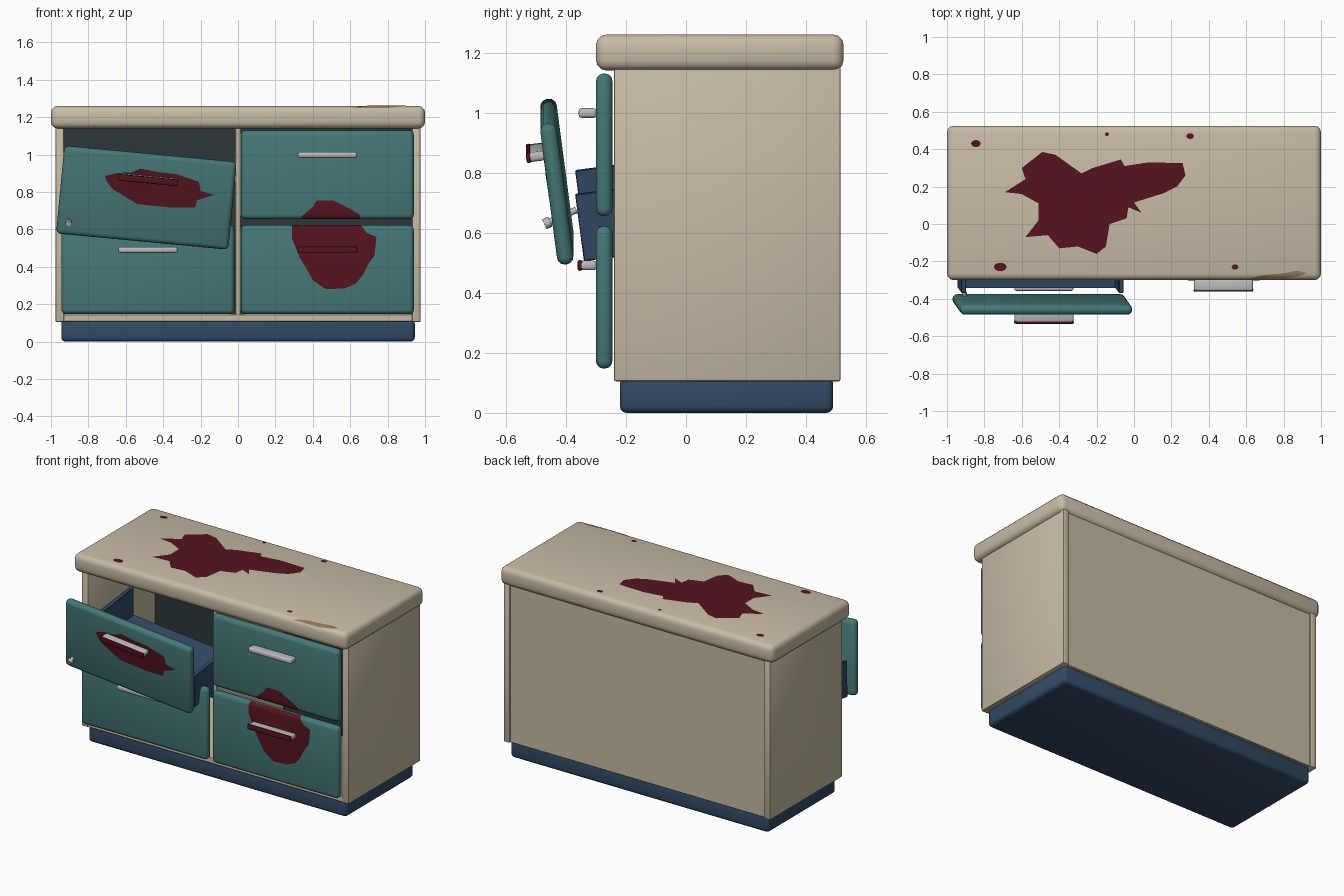
import bpy, bmesh, math
from mathutils import Matrix, Vector

if "Cube" in bpy.data.objects:
    bpy.data.objects.remove(bpy.data.objects["Cube"])


def mat(name, rgb):
    m = bpy.data.materials.new(name)
    m.diffuse_color = (*rgb, 1)
    m.use_nodes = True
    m.node_tree.nodes["Principled BSDF"].inputs["Base Color"].default_value = m.diffuse_color
    return m


CREAM = mat("cream", (0.57, 0.50, 0.38))
TEAL = mat("teal", (0.06, 0.19, 0.185))
NAVY = mat("navy", (0.032, 0.068, 0.13))
RED = mat("dark_red", (0.09, 0.007, 0.013))
METAL = mat("metal", (0.50, 0.50, 0.52))
BROWN = mat("bare_wood", (0.27, 0.19, 0.09))
DARK = mat("dark_interior", (0.025, 0.037, 0.042))


def finish(name, bm, material, M=None):
    bmesh.ops.recalc_face_normals(bm, faces=bm.faces)
    me = bpy.data.meshes.new(name)
    for f in bm.faces:
        f.smooth = True
    bm.to_mesh(me)
    bm.free()
    me.set_sharp_from_angle(angle=math.radians(40))
    me.materials.append(material)
    ob = bpy.data.objects.new(name, me)
    bpy.context.collection.objects.link(ob)
    if M is not None:
        ob.matrix_world = M
    return ob


def box(name, lo, hi, material, bevel=0.0, M=None, seg=3):
    lo, hi = Vector(lo), Vector(hi)
    bm = bmesh.new()
    bmesh.ops.create_cube(bm, size=1)
    for v in bm.verts:
        v.co = (lo + hi) / 2 + v.co * (hi - lo)
    if bevel:
        bmesh.ops.bevel(bm, geom=bm.edges[:], offset=bevel, segments=seg,
                        profile=0.5, affect='EDGES')
    return finish(name, bm, material, M)


def patch(name, pts, place, material, cuts=(), gap=None, M=None):
    """Flat outline, sliced along its second axis, then wrapped by place(u, v)."""
    bm = bmesh.new()
    bm.faces.new([bm.verts.new((u, v, 0)) for u, v in pts])
    bmesh.ops.triangulate(bm, faces=bm.faces[:])
    for c in cuts:
        bmesh.ops.bisect_plane(bm, geom=bm.verts[:] + bm.edges[:] + bm.faces[:],
                               plane_co=(0, c, 0), plane_no=(0, 1, 0))
    if gap:
        out = [f for f in bm.faces if gap[0] < f.calc_center_median().y < gap[1]]
        bmesh.ops.delete(bm, geom=out, context='FACES')
    for v in bm.verts:
        v.co = place(v.co.x, v.co.y)
    return finish(name, bm, material, M)


def drop_off(d, r):
    """How far a rounded edge of radius r has fallen at distance d past its start."""
    d = min(max(d, 0), r)
    return r - math.sqrt(r * r - d * d)


# Carcass
box("plinth", (-0.945, -0.22, 0), (0.945, 0.49, 0.12), NAVY, 0.022)
box("worktop", (-1, -0.30, 1.14), (1, 0.525, 1.26), CREAM, 0.035)
for side, s in (("left", -1), ("right", 1)):
    x0, x1 = sorted((s * 0.93, s * 0.976))
    box(side + "_side_panel", (x0, -0.24, 0.105), (x1, 0.515, 1.16), CREAM, 0.007, seg=2)
box("bottom_panel", (-0.935, -0.24, 0.107), (0.935, 0.505, 0.147), CREAM, 0.004, seg=1)
box("back_panel", (-0.935, 0.475, 0.11), (0.935, 0.505, 1.15), CREAM)
box("interior_lining", (-0.93, 0.46, 0.147), (0.93, 0.474, 1.14), DARK)
box("centre_divider", (-0.015, -0.24, 0.14), (0.015, 0.46, 1.15), CREAM, 0.004, seg=1)

# Drawer fronts, each built around its own centre
W, H, T = 0.4625, 0.2375, 0.0275


def drawer_front(name, M, stained):
    box(name + "_drawer_front", (-W, -T, -H), (W, T, H), TEAL, 0.025, M)
    box(name + "_handle", (-0.158, -0.085, 0.09), (0.158, -T + 0.003, 0.122), METAL, 0.011, M)
    if stained:
        box(name + "_handle_stain", (-0.16, -0.089, 0.088), (0.16, -0.073, 0.124), RED, 0.007, M, 2)


C = Vector((-0.49, -0.43, 0.77))
TILT = (Matrix.Translation(C) @ Matrix.Rotation(math.radians(5.4), 4, 'Y')
        @ Matrix.Rotation(math.radians(7.5), 4, 'X'))
drawer_front("upper_right", Matrix.Translation((0.478, -0.2725, 0.8925)), False)
drawer_front("lower_right", Matrix.Translation((0.478, -0.2725, 0.385)), True)
drawer_front("lower_left", Matrix.Translation((-0.482, -0.2725, 0.385)), False)
drawer_front("broken", TILT, True)

# Open tray behind the broken drawer front
box("broken_tray_floor", (-0.43, 0.06, -0.235), (0.43, 0.62, -0.21), NAVY, 0, TILT)
for side, s in (("left", -1), ("right", 1)):
    x0, x1 = sorted((s * 0.41, s * 0.435))
    box("broken_tray_" + side + "_wall", (x0, 0.06, -0.235), (x1, 0.62, -0.01), NAVY, 0.003, TILT, 1)

# Loose screw through the broken front
a, b = Vector((-0.905, -0.472, 0.628)), Vector((-0.905, -0.365, 0.676))
axis = b - a
for name, r, start, length in (("screw_shaft", 0.011, 0, axis.length), ("screw_head", 0.018, 0, 0.022)):
    bm = bmesh.new()
    bmesh.ops.create_cone(bm, cap_ends=True, segments=12, radius1=r, radius2=r, depth=length,
                          matrix=Matrix.Translation((0, 0, length / 2)))
    finish(name, bm, METAL, Matrix.Translation(a) @ axis.to_track_quat('Z', 'Y').to_matrix().to_4x4())

# Stains on the worktop
top = lambda x, y: (x, y, 1.2625 - drop_off(-0.265 - y, 0.035))
patch("worktop_stain", [
    (-.69, .17), (-.58, .24), (-.60, .30), (-.49, .385), (-.42, .37), (-.28, .27), (-.22, .30),
    (-.07, .345), (-.05, .31), (.08, .33), (.26, .325), (.275, .26), (.23, .20), (.16, .165),
    (0, .115), (.04, .06), (-.03, .09), (-.04, .03), (-.13, 0), (-.15, -.12), (-.20, -.16),
    (-.30, -.12), (-.40, -.13), (-.46, -.06), (-.58, -.07), (-.51, .02), (-.51, .11), (-.60, .16)],
    top, RED)
for i, (x, y, rx, ry) in enumerate(((-.845, .43, .026, .019), (-.145, .48, .011, .01), (.30, .47, .021, .015),
                                    (-.715, -.23, .035, .023), (.54, -.23, .018, .014))):
    ring = [(x + rx * math.cos(k * math.tau / 10), y + ry * math.sin(k * math.tau / 10)) for k in range(10)]
    patch(f"worktop_drop_{i + 1}", ring, top, RED)

# Worn chip on the worktop's front edge
patch("worktop_chip", [(.61, -.292), (.70, -.272), (.79, -.265), (.87, -.25), (.925, -.262), (.88, -.28), (.80, -.292)],
      top, BROWN, cuts=(-.265, -.275, -.284))


# Stain across the two right drawer fronts, following their rounded edges
def right_front(x, z):
    d = z - 0.5975 if z < 0.64 else 0.68 - z
    return (x, -0.3025 + drop_off(d, 0.025), z)


patch("right_drawers_stain", [
    (.29, .62), (.29, .55), (.33, .45), (.36, .40), (.40, .33), (.44, .30), (.47, .28), (.52, .30),
    (.57, .285), (.63, .31), (.67, .36), (.70, .42), (.73, .46), (.74, .56), (.69, .58), (.66, .62),
    (.65, .68), (.60, .71), (.51, .71), (.51, .755), (.42, .755), (.40, .72), (.34, .67), (.35, .64)],
    right_front, RED, cuts=(.5975, .609, .617, .6225, .655, .66, .668, .68), gap=(.6225, .655))

# Stain on the broken drawer front
world = [(-.71, .89), (-.65, .905), (-.57, .91), (-.52, .93), (-.42, .91), (-.33, .90), (-.21, .86),
         (-.20, .81), (-.13, .79), (-.22, .76), (-.23, .72), (-.35, .72), (-.45, .73), (-.54, .74),
         (-.62, .79), (-.67, .82), (-.70, .86)]
local = [(x - C.x - 0.094 * (z - C.z), z - C.z + 0.094 * (x - C.x)) for x, z in world]
patch("broken_front_stain", local, lambda u, v: (u, -T - 0.0025, v), RED, M=TILT)
